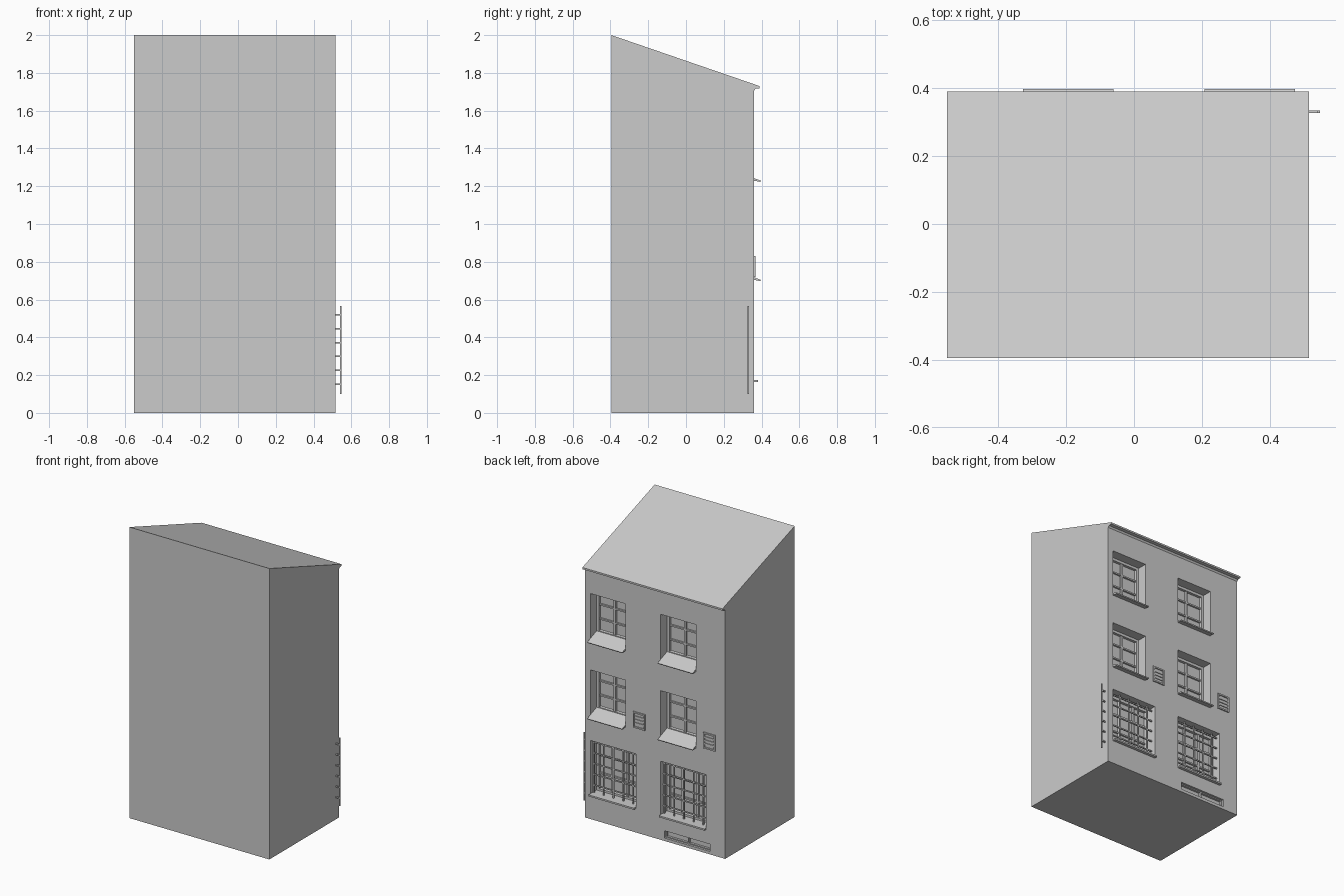
import bpy, bmesh
from mathutils import Matrix, Vector

if "Cube" in bpy.data.objects:
    bpy.data.objects.remove(bpy.data.objects["Cube"])

WALL = 0.36      # plane of the windowed wall
GLASS = 0.275    # back of the window recesses
XL, XR = -0.55, 0.515
COLS = (0.475, -0.06)   # +x edge of each window column


def finish(name, bm):
    bmesh.ops.recalc_face_normals(bm, faces=bm.faces)
    me = bpy.data.meshes.new(name)
    bm.to_mesh(me)
    bm.free()
    ob = bpy.data.objects.new(name, me)
    bpy.context.collection.objects.link(ob)
    return ob


def add_box(bm, x0, x1, y0, y1, z0, z1):
    m = Matrix.Translation(((x0 + x1) / 2, (y0 + y1) / 2, (z0 + z1) / 2))
    m = m @ Matrix.Diagonal((abs(x1 - x0), abs(y1 - y0), abs(z1 - z0), 1))
    bmesh.ops.create_cube(bm, size=1, matrix=m)


def boxes(name, items):
    bm = bmesh.new()
    for b in items:
        add_box(bm, *b)
    return finish(name, bm)


def extrude_x(name, profile, x0, x1):
    bm = bmesh.new()
    face = bm.faces.new([bm.verts.new((x0, y, z)) for y, z in profile])
    ext = bmesh.ops.extrude_face_region(bm, geom=[face])
    vs = [g for g in ext["geom"] if isinstance(g, bmesh.types.BMVert)]
    bmesh.ops.translate(bm, verts=vs, vec=Vector((x1 - x0, 0, 0)))
    return finish(name, bm)


def window_frame(name, x0, x1, z0, z1, cols, rows, t=0.018):
    y0, y1 = GLASS - 0.005, GLASS + 0.018
    items = [(x0, x0 + t, y0, y1, z0, z1), (x1 - t, x1, y0, y1, z0, z1),
             (x0, x1, y0, y1, z0, z0 + t), (x0, x1, y0, y1, z1 - t, z1)]
    for i in range(1, cols):
        c = x0 + (x1 - x0) * i / cols
        items.append((c - 0.007, c + 0.007, y0, y1 - 0.004, z0, z1))
    for i in range(1, rows):
        c = z0 + (z1 - z0) * i / rows
        items.append((x0, x1, y0, y1 - 0.006, c - 0.005, c + 0.005))
    return boxes(name, items)


# Building body with slanted roof and stepped eave
body = extrude_x("building_body",
                 [(-0.395, 0), (WALL, 0), (WALL, 1.705), (0.368, 1.716),
                  (0.39, 1.718), (0.39, 1.73), (-0.395, 2.0)], XL, XR)

# Openings cut into the wall
cuts = []
for xe in COLS:
    for z in (1.225, 0.70):
        cuts.append((xe - 0.268, xe, GLASS, 0.5, z, z + 0.325))
    cuts.append((xe - 0.345, xe, GLASS, 0.5, 0.165, 0.54))
cuts.append((-0.435, -0.088, WALL - 0.03, 0.5, 0.02, 0.07))
cutter = boxes("opening_cutter", cuts)
mod = body.modifiers.new("openings", "BOOLEAN")
mod.operation = "DIFFERENCE"
mod.solver = "EXACT"
mod.object = cutter
bpy.context.view_layer.objects.active = body
bpy.ops.object.modifier_apply(modifier=mod.name)
bpy.data.objects.remove(cutter)

for xe in COLS:
    # Upper windows: frame and sloping sill
    for z in (1.225, 0.70):
        window_frame("upper_window_frame", xe - 0.268, xe, z + 0.03, z + 0.325, 2, 3)
        extrude_x("upper_sill", [(GLASS, z), (WALL, z + 0.004), (0.393, z - 0.002),
                                 (0.397, z + 0.004), (WALL, z + 0.018),
                                 (GLASS, z + 0.05)], xe - 0.267, xe - 0.001)

    # Ground floor window: frame, sill and security bars
    window_frame("ground_window_frame", xe - 0.345, xe, 0.17, 0.54, 3, 3)
    boxes("ground_sill", [(xe - 0.345, xe, GLASS, 0.38, 0.163, 0.174)])
    end = xe + 0.068
    bars = []
    for i in range(6):
        zc = 0.152 + 0.0735 * i
        bars.append((end - 0.475, end + 0.003, 0.326, 0.334, zc - 0.004, zc + 0.004))
    for i in range(7):
        xc = end - 0.0745 * i
        bars.append((xc - 0.004, xc + 0.004, 0.326, 0.334, 0.10, 0.567))
    boxes("window_bars", bars)

    # Louvred wall vent
    a, b = xe - 0.418, xe - 0.328
    y0, y1 = WALL - 0.005, 0.368
    vent = [(a, a + 0.01, y0, y1, 0.72, 0.83), (b - 0.01, b, y0, y1, 0.72, 0.83),
            (a, b, y0, y1, 0.72, 0.73), (a, b, y0, y1, 0.82, 0.83),
            (a, b, y0, WALL + 0.001, 0.72, 0.83)]
    for i in range(3):
        zc = 0.7525 + 0.0225 * i
        vent.append((a, b, y0, y1 - 0.002, zc - 0.005, zc + 0.005))
    boxes("wall_vent", vent)

# Basement light frame with a central divider
y0, y1 = WALL - 0.032, WALL - 0.015
boxes("basement_window_frame",
      [(-0.435, -0.088, y0, y1, 0.02, 0.027), (-0.435, -0.088, y0, y1, 0.063, 0.07),
       (-0.435, -0.427, y0, y1, 0.02, 0.07), (-0.096, -0.088, y0, y1, 0.02, 0.07),
       (-0.266, -0.257, y0, y1, 0.02, 0.07)])
